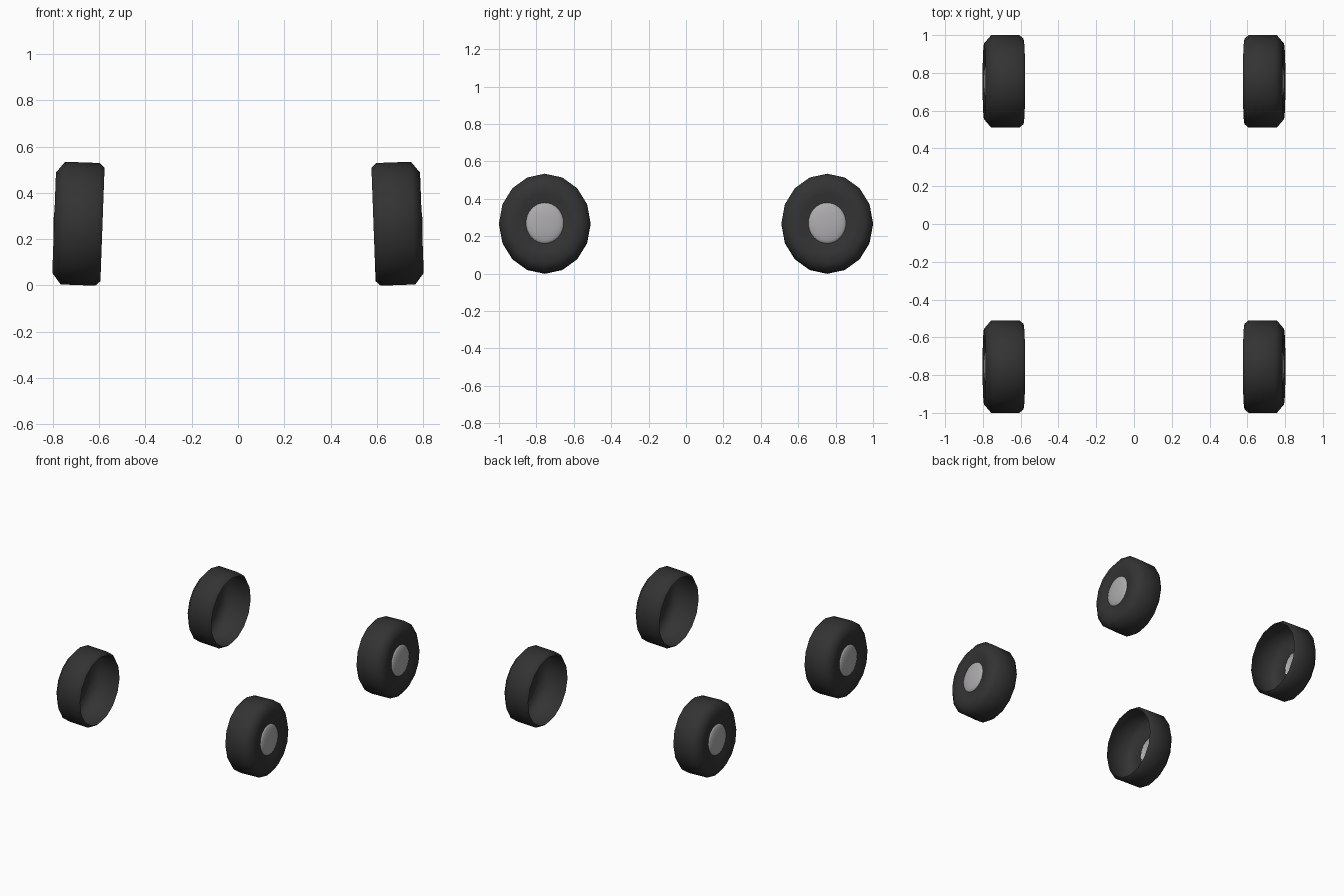
import bpy, bmesh, math
from mathutils import Matrix

if "Cube" in bpy.data.objects:
    bpy.data.objects.remove(bpy.data.objects["Cube"])


def material(name, value):
    m = bpy.data.materials.new(name)
    m.diffuse_color = (*value, 1)
    m.use_nodes = True
    m.node_tree.nodes["Principled BSDF"].inputs["Base Color"].default_value = m.diffuse_color
    return m


RUBBER = material("dark rubber", (0.033, 0.033, 0.033))
METAL = material("grey metal", (0.42, 0.41, 0.42))

CENTRE = (0.69, 0.755, 0.267)
CAMBER = math.radians(2.1)
SQUASH = 0.245 / 0.265          # wheels are slightly narrower than tall

# (offset along axle towards the outside, radius)
TYRE = [(-0.105, 0.245), (-0.083, 0.265), (0.066, 0.265),
        (0.104, 0.217), (0.098, 0.16), (0.088, 0.108)]
HUB = [(0.087 + 0.02 * math.sin(t), 0.11 * math.cos(t))
       for t in (i * math.pi / 12 for i in range(6))]


def lathe(name, profile, sides, mat, sx, sy, cap=None):
    """Revolve a profile about the axle and place it at one corner."""
    bm = bmesh.new()
    rings = []
    for a, r in profile:
        rings.append([bm.verts.new((a, r * SQUASH * math.cos(2 * math.pi * k / sides),
                                    r * math.sin(2 * math.pi * k / sides)))
                      for k in range(sides)])
    for p, q in zip(rings, rings[1:]):
        for k in range(sides):
            n = (k + 1) % sides
            bm.faces.new((p[k], p[n], q[n], q[k]))
    if cap is not None:
        tip = bm.verts.new((cap, 0, 0))
        for k in range(sides):
            bm.faces.new((rings[-1][k], rings[-1][(k + 1) % sides], tip))
    # camber leans the top inwards, then move and mirror to the corner
    bm.transform(Matrix.Translation(CENTRE) @ Matrix.Rotation(-CAMBER, 4, 'Y'))
    bm.transform(Matrix.Diagonal((sx, sy, 1, 1)))
    if sx * sy < 0:
        bmesh.ops.reverse_faces(bm, faces=bm.faces[:])
    for f in bm.faces:
        f.smooth = True
    me = bpy.data.meshes.new(name)
    bm.to_mesh(me)
    bm.free()
    me.materials.append(mat)
    bpy.context.collection.objects.link(bpy.data.objects.new(name, me))


# four open-backed tyres with domed hub caps
for sx, side in ((-1, "left"), (1, "right")):
    for sy, end in ((-1, "front"), (1, "rear")):
        lathe(f"{end}_{side}_tyre", TYRE, 16, RUBBER, sx, sy)
        lathe(f"{end}_{side}_hub", HUB, 32, METAL, sx, sy, cap=0.107)
